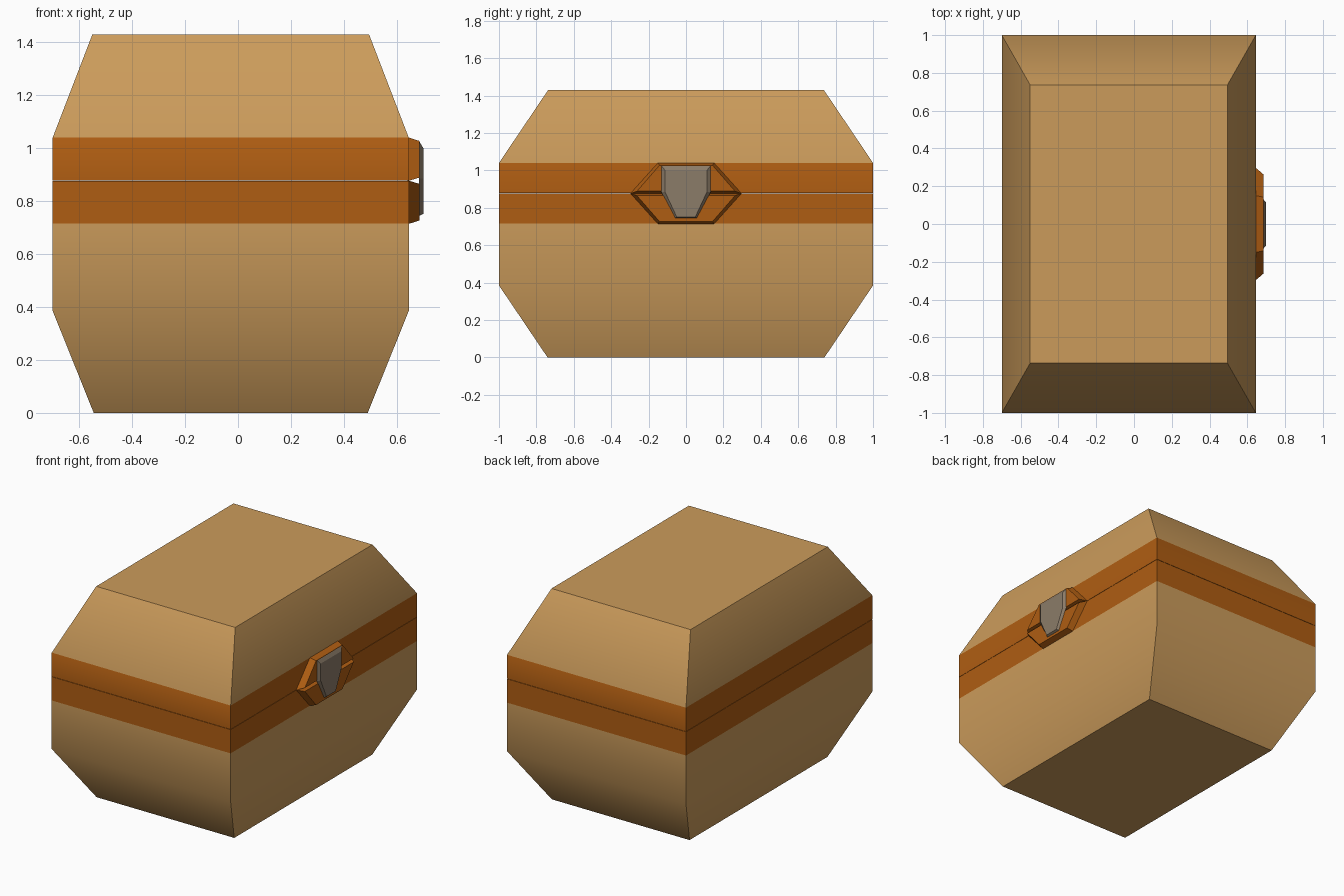
import bpy, bmesh, math

if "Cube" in bpy.data.objects:
    bpy.data.objects.remove(bpy.data.objects["Cube"])


def material(name, color):
    m = bpy.data.materials.new(name)
    m.diffuse_color = (*color, 1)
    m.use_nodes = True
    m.node_tree.nodes["Principled BSDF"].inputs["Base Color"].default_value = m.diffuse_color
    return m


TAN = material("tan_wood", (0.60, 0.33, 0.105))
ORANGE = material("orange_trim", (0.43, 0.11, 0.006))
GREY = material("latch_metal", (0.26, 0.20, 0.14))


def loft(name, rings, mats, smooth=False):
    """Closed solid through rings of points; one material slot per band, then caps."""
    bm = bmesh.new()
    loops = [[bm.verts.new(p) for p in ring] for ring in rings]
    slots = []
    for m in mats:
        if m not in slots:
            slots.append(m)
    for i, (a, b) in enumerate(zip(loops, loops[1:])):
        for k in range(len(a)):
            j = (k + 1) % len(a)
            bm.faces.new((a[k], a[j], b[j], b[k])).material_index = slots.index(mats[i])
    bm.faces.new(loops[0][::-1]).material_index = slots.index(mats[0])
    bm.faces.new(loops[-1]).material_index = slots.index(mats[-1])
    bmesh.ops.recalc_face_normals(bm, faces=bm.faces)
    me = bpy.data.meshes.new(name)
    bm.to_mesh(me)
    bm.free()
    for m in slots:
        me.materials.append(m)
    ob = bpy.data.objects.new(name, me)
    bpy.context.collection.objects.link(ob)
    if smooth:
        bpy.ops.object.select_all(action='DESELECT')
        ob.select_set(True)
        bpy.context.view_layer.objects.active = ob
        bpy.ops.object.shade_smooth_by_angle(angle=math.radians(40))
    return ob


def rect(x0, x1, y, z):
    return [(x0, -y, z), (x1, -y, z), (x1, y, z), (x0, y, z)]


def outline(x, half):
    """Mirror (y, z) points across y = 0 to form a ring at depth x."""
    return [(x, y, z) for y, z in half] + [(x, -y, z) for y, z in reversed(half)]


L, R, SEAM = -0.70, 0.645, 0.877

# chest base: tapered foot, straight wall, orange rim
loft("chest_base", [rect(-0.545, 0.49, 0.74, 0), rect(L, R, 1, 0.385),
                    rect(L, R, 1, 0.715), rect(L, R, 1, SEAM - 0.001)],
     [TAN, TAN, ORANGE], True)

# lid: orange rim, tapered top
loft("chest_lid", [rect(L, R, 1, SEAM + 0.001), rect(L, R, 1, 1.04),
                   rect(-0.55, 0.495, 0.737, 1.43)], [ORANGE, TAN], True)

# clasp plates: bevelled trapezoids above and below the seam
for name, s in (("clasp_upper_plate", 1), ("clasp_lower_plate", -1)):
    loft(name, [outline(R - 0.005, [(0.297, SEAM), (0.15, SEAM + s * 0.163)]),
                outline(R, [(0.297, SEAM), (0.15, SEAM + s * 0.163)]),
                outline(0.686, [(0.262, SEAM + s * 0.012), (0.142, SEAM + s * 0.15)])],
         [ORANGE, ORANGE])

# latch tongue: bevelled, narrowing downwards
loft("latch", [outline(0.684, [(0.133, 1.027), (0.133, 0.885), (0.058, 0.744)]),
               outline(0.70, [(0.112, 1.0), (0.112, 0.885), (0.05, 0.752)])],
     [GREY])
